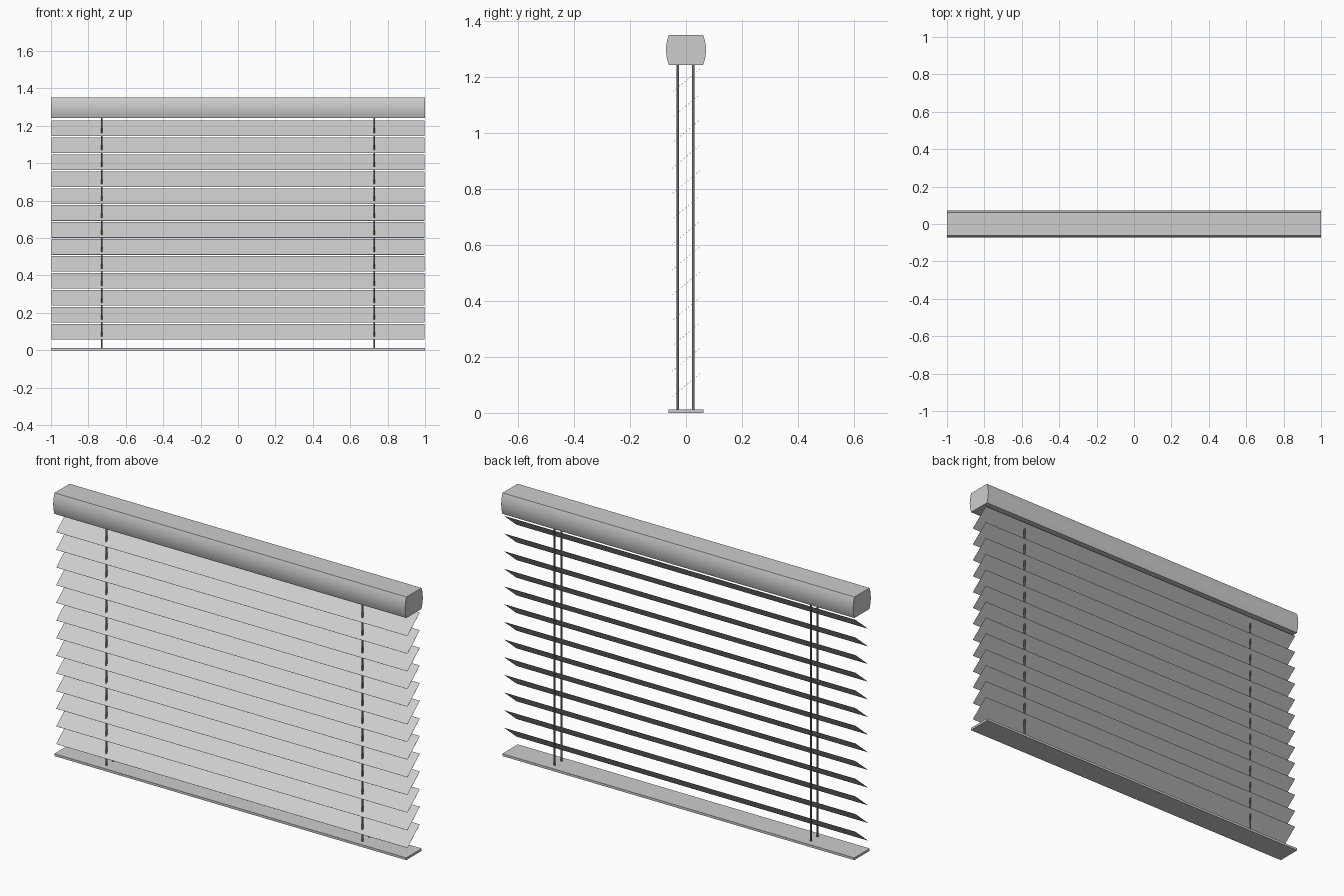
import bpy, bmesh, math

if "Cube" in bpy.data.objects:
    bpy.data.objects.remove(bpy.data.objects["Cube"])


def material(name, rgb):
    mat = bpy.data.materials.new(name)
    mat.diffuse_color = (*rgb, 1)
    mat.use_nodes = True
    mat.node_tree.nodes["Principled BSDF"].inputs["Base Color"].default_value = mat.diffuse_color
    return mat


grey = material("light_grey", (0.61, 0.61, 0.61))
dark = material("dark_cord_grey", (0.2, 0.19, 0.18))


def extrude(name, points, offset, mat):
    """Solid made by sweeping a flat outline along an offset."""
    bm = bmesh.new()
    face = bm.faces.new([bm.verts.new(p) for p in points])
    out = bmesh.ops.extrude_face_region(bm, geom=[face])
    verts = [v for v in out["geom"] if isinstance(v, bmesh.types.BMVert)]
    bmesh.ops.translate(bm, verts=verts, vec=offset)
    # keep the starting outline as a cap
    bm.verts.ensure_lookup_table()
    if not any(len(f.verts) == len(points) and all(v not in verts for v in f.verts)
               for f in bm.faces):
        bm.faces.new([bm.verts[i] for i in range(len(points))])
    bmesh.ops.recalc_face_normals(bm, faces=bm.faces[:])
    mesh = bpy.data.meshes.new(name)
    bm.to_mesh(mesh)
    bm.free()
    mesh.materials.append(mat)
    ob = bpy.data.objects.new(name, mesh)
    bpy.context.collection.objects.link(ob)
    return ob


def bar(name, profile, half):
    """Bar along x from a (y, z) cross-section."""
    return extrude(name, [(-half, y, z) for y, z in profile], (2 * half, 0, 0), grey)


def smooth(ob):
    bpy.ops.object.select_all(action='DESELECT')
    ob.select_set(True)
    bpy.context.view_layer.objects.active = ob
    bpy.ops.object.shade_smooth_by_angle(angle=math.radians(50))


# Head rail: flat top and bottom, bulging front and back
FLAT, BULGE, LOW, HIGH, STEPS = 0.061, 0.0105, 1.243, 1.351, 12
arc = []
for i in range(STEPS + 1):
    t = 2 * i / STEPS - 1
    arc.append((FLAT + BULGE * (1 - t * t), LOW + (HIGH - LOW) * i / STEPS))
smooth(bar("head_rail", arc + [(-y, z) for y, z in reversed(arc)], 1.0))

# Bottom rail
bar("bottom_rail", [(-0.063, 0), (0.063, 0), (0.063, 0.012), (-0.063, 0.012)], 1.0)

# Tilted slats, paper thin, low edge at the front
for i in range(13):
    z = 0.057 + i * 0.0907
    bar(f"slat_{i + 1}", [(-0.05, z), (0.05, z + 0.083),
                          (0.0497, z + 0.0835), (-0.0503, z + 0.0005)], 0.998)

# Front and back cords on each side
R = 0.0045
for side, x in (("left", -0.728), ("right", 0.728)):
    for place, y in (("front", -0.029), ("back", 0.026)):
        ring = [(x + R * math.cos(a * math.pi / 4), y + R * math.sin(a * math.pi / 4), 0.01)
                for a in range(8)]
        smooth(extrude(f"{side}_{place}_cord", ring, (0, 0, 1.237), dark))
